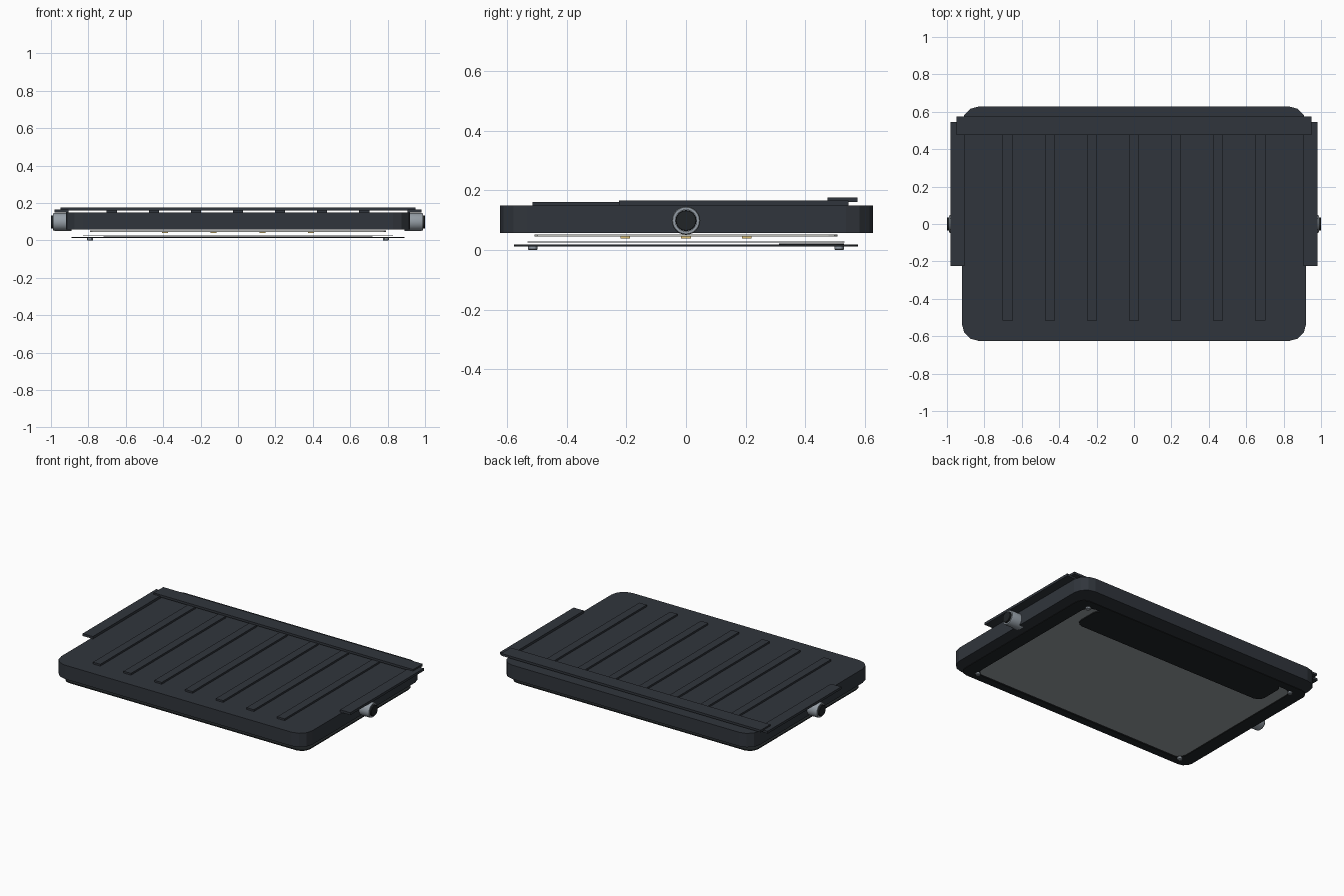
import bpy, bmesh, math

if "Cube" in bpy.data.objects:
    bpy.data.objects.remove(bpy.data.objects["Cube"])


def material(name, rgb):
    m = bpy.data.materials.new(name)
    m.diffuse_color = (*rgb, 1)
    m.use_nodes = True
    m.node_tree.nodes["Principled BSDF"].inputs["Base Color"].default_value = m.diffuse_color
    return m


DARK = material("dark_paint", (0.03, 0.036, 0.045))
BLACK = material("black_paint", (0.015, 0.018, 0.02))
METAL = material("steel", (0.30, 0.34, 0.38))
GLASS = material("glass_grey", (0.32, 0.35, 0.36))
BOARD = material("board_pale", (0.55, 0.56, 0.52))
AMBER = material("amber", (0.75, 0.55, 0.18))


def finish(name, bm, mat):
    bmesh.ops.recalc_face_normals(bm, faces=bm.faces[:])
    me = bpy.data.meshes.new(name)
    bm.to_mesh(me)
    bm.free()
    me.materials.append(mat)
    ob = bpy.data.objects.new(name, me)
    bpy.context.collection.objects.link(ob)
    return ob


def outline(x0, x1, y0, y1, r, seg):
    # rounded rectangle, anticlockwise
    pts = []
    for cx, cy, a0 in ((x1 - r, y1 - r, 0), (x0 + r, y1 - r, 90),
                       (x0 + r, y0 + r, 180), (x1 - r, y0 + r, 270)):
        for i in range(seg + 1 if r else 1):
            a = math.radians(a0 + 90 * i / seg)
            pts.append((cx + r * math.cos(a), cy + r * math.sin(a)))
    return pts


def plate(name, x, y, z, mat, r=0, seg=2, hole=None):
    # flat slab with rounded corners and an optional matching opening
    outer = outline(*x, *y, r, seg)
    bm = bmesh.new()
    loops = [[bm.verts.new((*p, h)) for p in outer] for h in z]
    n = len(outer)
    if hole:
        inner = outline(*hole, r, seg)
        loops += [[bm.verts.new((*p, h)) for p in inner] for h in z]
        pairs = ((0, 1), (1, 3), (3, 2), (2, 0))
    else:
        pairs = ((0, 1),)
        bm.faces.new(loops[0])
        bm.faces.new(loops[1])
    for a, b in pairs:
        for i in range(n):
            j = (i + 1) % n
            bm.faces.new((loops[a][i], loops[a][j], loops[b][j], loops[b][i]))
    return finish(name, bm, mat)


def lathe(name, profile, centre, axis, mat, sides=24):
    # revolve (distance along axis, radius) points into a closed ring
    bm = bmesh.new()
    rings = []
    for d, r in profile:
        ring = []
        for i in range(sides):
            a = 2 * math.pi * i / sides
            u, v = r * math.cos(a), r * math.sin(a)
            p = (d, u, v) if axis == "X" else (u, v, d)
            ring.append(bm.verts.new([c + q for c, q in zip(centre, p)]))
        rings.append(ring)
    for a, b in zip(rings, rings[1:]):
        for i in range(sides):
            j = (i + 1) % sides
            bm.faces.new((a[i], a[j], b[j], b[i]))
    bm.faces.new(rings[0])
    bm.faces.new(rings[-1])
    ob = finish(name, bm, mat)
    bpy.ops.object.select_all(action="DESELECT")
    bpy.context.view_layer.objects.active = ob
    ob.select_set(True)
    bpy.ops.object.shade_smooth_by_angle()
    return ob


# main housing with cooling ribs
plate("housing", (-0.92, 0.92), (-0.625, 0.628), (0.058, 0.15), DARK, 0.09, 3)
for i in range(7):
    x = (i - 3) * 0.225
    plate(f"rib_{i + 1}", (x - 0.027, x + 0.027), (-0.515, 0.48), (0.148, 0.162), DARK)

# mounting bracket: two side rails and the rear cross bar
for side, a, b in (("left", -0.98, -0.905), ("right", 0.905, 0.98)):
    plate(f"{side}_rail", (a, b), (-0.225, 0.545), (0.15, 0.166), DARK)
plate("rear_cross_bar", (-0.95, 0.95), (0.475, 0.575), (0.161, 0.176), DARK)

# pivot knobs with dark recessed caps
for side, s in (("left", -1), ("right", 1)):
    ring = [(0.89, 0.048), (0.98, 0.048), (0.99, 0.045), (0.99, 0.036), (0.975, 0.036)]
    cap = [(0.975, 0.035), (0.998, 0.035), (1.0, 0.033)]
    lathe(f"{side}_pivot_knob", [(s * d, r) for d, r in ring], (0, 0, 0.099), "X", METAL)
    lathe(f"{side}_pivot_cap", [(s * d, r) for d, r in cap], (0, 0, 0.099), "X", BLACK)

# lamp board with emitters
plate("lamp_board", (-0.79, 0.79), (-0.508, 0.508), (0.046, 0.053), BOARD, 0.03)
for i in range(4):
    for j in range(3):
        x, y = (i - 1.5) * 0.26, (j - 1) * 0.204
        plate(f"emitter_{i + 1}_{j + 1}", (x - 0.016, x + 0.016),
              (y - 0.016, y + 0.016), (0.039, 0.046), AMBER)

# glass, lower frame and the driver cover
plate("glass_pane", (-0.83, 0.83), (-0.533, 0.533), (0.026, 0.029), GLASS, 0.03)
plate("lower_frame", (-0.89, 0.89), (-0.577, 0.577), (0.012, 0.018), BLACK, 0.06, 3,
      hole=(-0.80, 0.80, -0.525, 0.525))
plate("driver_cover", (-0.72, 0.72), (0.313, 0.53), (0.016, 0.022), BLACK, 0.05, 3)

# corner screws
for i, x in enumerate((-0.79, 0.79)):
    for j, y in enumerate((-0.514, 0.514)):
        lathe(f"screw_{i + 1}_{j + 1}", [(0, 0.013), (0.003, 0.016), (0.013, 0.016)],
              (x, y, 0), "Z", METAL, 12)
